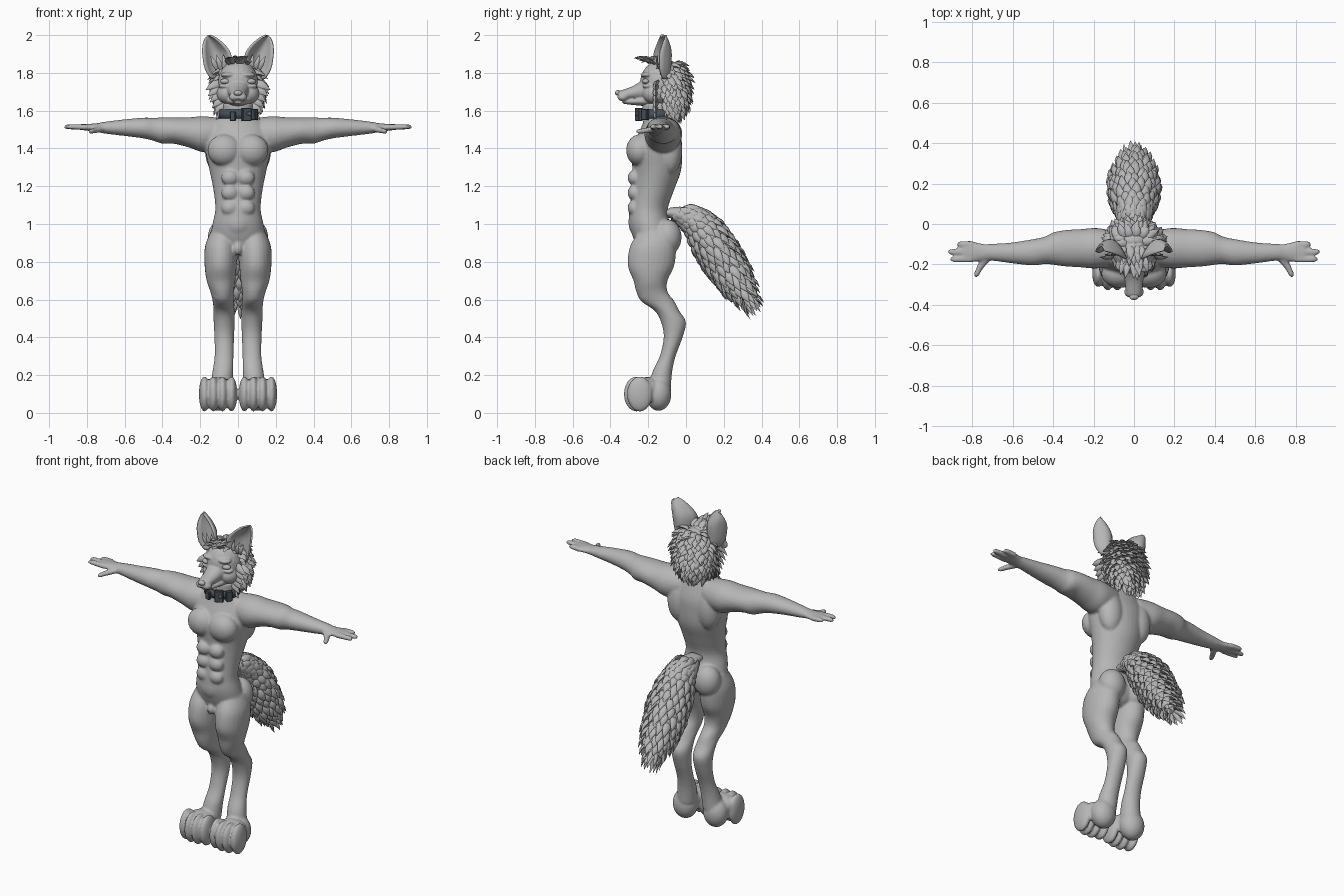
import bpy, bmesh, math, random
from mathutils import Vector, Matrix

random.seed(4)
if "Cube" in bpy.data.objects:
    bpy.data.objects.remove(bpy.data.objects["Cube"])

X, Y, Z = Vector((1, 0, 0)), Vector((0, 1, 0)), Vector((0, 0, 1))


def material(name, color):
    m = bpy.data.materials.new(name)
    m.use_nodes = True
    m.diffuse_color = (*color, 1)
    m.node_tree.nodes["Principled BSDF"].inputs["Base Color"].default_value = (*color, 1)
    return m


GREY = material("fur grey", (.47, .47, .47))
SLATE = material("collar slate", (.065, .085, .105))
STEEL = material("buckle steel", (.2, .23, .26))


def resample(rows, steps=4):
    """Catmull-Rom interpolation of (x, y, z, a, b) rows."""
    out = []
    pts = [Vector(r) for r in rows]
    for i in range(len(pts) - 1):
        p0, p1, p2 = pts[max(i - 1, 0)], pts[i], pts[i + 1]
        p3 = pts[min(i + 2, len(pts) - 1)]
        for k in range(steps):
            t = k / steps
            out.append(p1 + (p2 - p0) * (t / 2) + (p0 * 2 - p1 * 5 + p2 * 4 - p3) * (t * t / 2)
                       + (p1 * 3 - p0 - p2 * 3 + p3) * (t ** 3 / 2))
    return out + [pts[-1]]


def loft(bm, rows, u, v, sides=24, cap=True):
    rings = []
    for r in rows:
        c = Vector(r[:3])
        angles = [math.tau * k / sides for k in range(sides)]
        rings.append([bm.verts.new(c + u * r[3] * math.cos(a) + v * r[4] * math.sin(a)) for a in angles])
    for lo, hi in zip(rings, rings[1:]):
        for k in range(sides):
            j = (k + 1) % sides
            bm.faces.new((lo[k], lo[j], hi[j], hi[k]))
    if cap:
        bm.faces.new(rings[0])
        bm.faces.new(rings[-1])


def ball(bm, center, radii):
    m = Matrix.Translation(center) @ Matrix.Diagonal((*radii, 1))
    bmesh.ops.create_icosphere(bm, subdivisions=3, radius=1, matrix=m)


def tuft(bm, p, d, n, length, w):
    """Flattened, slightly arched lock of fur."""
    d = d.normalized()
    side = d.cross(n).normalized()
    up = side.cross(d)
    rows = []
    for t, k in ((0, .8), (.3, 1), (.65, .7), (1, .04)):
        c = p + d * length * t + up * length * .5 * t * (1 - t)
        rows.append((*c, w * k, w * k * .5))
    loft(bm, rows, side, up, 6)


def mirror(bm):
    copy = bmesh.ops.duplicate(bm, geom=bm.verts[:] + bm.edges[:] + bm.faces[:])["geom"]
    for v in copy:
        if isinstance(v, bmesh.types.BMVert):
            v.co.x *= -1


def finish(name, bm, mat, voxel=0, relax=4, angle=60):
    bmesh.ops.recalc_face_normals(bm, faces=bm.faces[:])
    me = bpy.data.meshes.new(name)
    bm.to_mesh(me)
    bm.free()
    me.materials.append(mat)
    me.shade_smooth()
    ob = bpy.data.objects.new(name, me)
    bpy.context.collection.objects.link(ob)
    if voxel:
        r = ob.modifiers.new("Fuse", 'REMESH')
        r.mode, r.voxel_size, r.use_smooth_shade = 'VOXEL', voxel, True
        s = ob.modifiers.new("Relax", 'SMOOTH')
        s.factor, s.iterations = .5, relax
    else:
        me.set_sharp_from_angle(angle=math.radians(angle))
    return ob


# Body: limbs on one side, mirrored, then the torso
bm = bmesh.new()
arm = [(.08, -.12, 1.48, .08, .08), (.18, -.12, 1.475, .1, .095), (.26, -.12, 1.485, .095, .08),
       (.34, -.12, 1.495, .09, .07), (.4, -.122, 1.495, .08, .07), (.44, -.13, 1.5, .068, .062),
       (.5, -.14, 1.508, .065, .055), (.6, -.143, 1.51, .052, .044), (.7, -.14, 1.51, .042, .032),
       (.75, -.14, 1.51, .042, .023), (.8, -.138, 1.512, .052, .018), (.845, -.138, 1.514, .046, .014)]
loft(bm, resample(arm), Y, Z)
for y, tip in ((-.1, .877), (-.138, .922), (-.174, .91)):
    loft(bm, [(.8, y, 1.512, .017, .015), (tip - .02, y, 1.515, .016, .014), (tip, y, 1.513, .008, .007)], Y, Z)
loft(bm, [(.725, -.165, 1.505, .022, .018), (.76, -.21, 1.495, .017, .015), (.78, -.25, 1.49, .014, .013),
          (.785, -.262, 1.49, .007, .007)], Vector((.85, .5, 0)), Z)
leg = [(.085, -.16, .96, .06, .09), (.09, -.175, .88, .085, .122), (.092, -.185, .78, .085, .123),
       (.09, -.188, .7, .076, .09), (.084, -.18, .64, .062, .083), (.078, -.148, .59, .056, .088),
       (.074, -.1, .54, .056, .065), (.073, -.066, .48, .056, .066), (.073, -.068, .4, .052, .05),
       (.074, -.097, .3, .05, .042), (.08, -.125, .22, .055, .052), (.09, -.14, .13, .06, .06)]
loft(bm, resample(leg), X, Y)
for center, radii in [((.082, -.2, .625), (.052, .052, .045)),     # knee
                      ((.08, -.098, .93), (.08, .075, .095)),      # buttock
                      ((.072, -.245, 1.39), (.09, .072, .085)),    # chest
                      ((.1, -.085, 1.39), (.075, .065, .13)),      # upper back
                      ((.105, -.145, .1), (.075, .068, .09)),      # heel
                      ((.105, -.21, .13), (.085, .08, .06))]:      # instep
    ball(bm, center, radii)
for z in (1.245, 1.165, 1.085):
    ball(bm, (.043, -.275, z), (.046, .034, .041))
for x, y in ((.034, -.25), (.082, -.262), (.13, -.262), (.177, -.245)):
    ball(bm, (x, y, .1), (.03, .068, .094))
mirror(bm)
torso = [(0, -.15, 1.64, .08, .08), (0, -.145, 1.57, .09, .085), (0, -.14, 1.535, .14, .088),
         (0, -.145, 1.45, .18, .12), (0, -.155, 1.38, .172, .135), (0, -.155, 1.28, .15, .128),
         (0, -.175, 1.18, .13, .112), (0, -.198, 1.08, .12, .102), (0, -.192, 1, .135, .108),
         (0, -.165, .92, .145, .112), (0, -.16, .86, .11, .085), (0, -.16, .83, .05, .045)]
loft(bm, resample(torso), X, Y, 32)
ball(bm, (0, -.26, 1.01), (.075, .045, .075))
ball(bm, (0, -.255, .87), (.025, .03, .035))
finish("body", bm, GREY, .0075, 4)

# Head: skull, muzzle and jaw fused together
bm = bmesh.new()
for center, radii in [((.055, -.165, 1.69), (.058, .065, .055)),   # cheek
                      ((.05, -.205, 1.79), (.042, .035, .016)),    # brow
                      ((.022, -.335, 1.672), (.026, .028, .022)),  # whisker pad
                      ((.068, -.2, 1.73), (.035, .03, .012))]:     # lower lid
    ball(bm, center, radii)
mirror(bm)
ball(bm, (0, -.13, 1.74), (.108, .115, .13))
muzzle = [(0, -.16, 1.71, .085, .075), (0, -.22, 1.71, .06, .058), (0, -.28, 1.695, .046, .036),
          (0, -.34, 1.683, .038, .026), (0, -.36, 1.683, .027, .02)]
loft(bm, resample(muzzle), X, Z)
jaw = [(0, -.15, 1.66, .08, .045), (0, -.22, 1.652, .056, .028), (0, -.29, 1.648, .036, .017),
       (0, -.335, 1.65, .022, .013)]
loft(bm, resample(jaw), X, Z)
finish("head", bm, GREY, .005, 3)

bm = bmesh.new()
ball(bm, (0, -.36, 1.694), (.023, .016, .015))
finish("nose", bm, GREY)
bm = bmesh.new()
ball(bm, (.066, -.212, 1.755), (.029, .02, .015))
mirror(bm)
finish("eyes", bm, GREY)

# Ears: cupped shells opening forward
bm = bmesh.new()
ear = [(.095, -.09, 1.77, .045, .05), (.106, -.085, 1.82, .065, .07), (.113, -.08, 1.9, .072, .075),
       (.13, -.09, 1.95, .053, .05), (.144, -.105, 1.983, .028, .022), (.153, -.115, 1.998, .005, .003)]
grid = []
for x, y, z, w, depth in resample(ear, 3):
    grid.append([bm.verts.new((x + w * t, y - depth * t * t + .015 * t, z))
                 for t in [k / 5 - 1 for k in range(11)]])
for lo, hi in zip(grid, grid[1:]):
    for k in range(10):
        bm.faces.new((lo[k], lo[k + 1], hi[k + 1], hi[k]))
mirror(bm)
ears = finish("ears", bm, GREY)
shell = ears.modifiers.new("Thickness", 'SOLIDIFY')
shell.thickness, shell.offset = .01, 0

# Mane: locks scattered evenly over the back and sides of the head
bm = bmesh.new()
center, radii = Vector((0, -.085, 1.72)), Vector((.112, .072, .145))
ball(bm, center, radii)
count = 300
for i in range(count):
    h = 1 - 2 * (i + .5) / count
    a = i * math.pi * (3 - math.sqrt(5))
    n = Vector((math.cos(a) * math.sqrt(1 - h * h), math.sin(a) * math.sqrt(1 - h * h), h))
    if n.y > -.4 and h < .93:
        flow = n * .6 + Vector((random.uniform(-.25, .25), .15, -.55))
        tuft(bm, center + n * radii * .96, flow, n, random.uniform(.055, .08), .022)
# Cheek ruff and the small tufts inside the ears
for s in (1, -1):
    for k in range(6):
        z = 1.75 - .027 * k
        tuft(bm, Vector((s * (.098 - .008 * k), -.15, z)), Vector((s * .8, -.15, -.45 - .08 * k)),
             Vector((s * .3, -1, .2)), .085, .022)
    for k in range(3):
        tuft(bm, Vector((s * (.07 + .02 * k), -.14, 1.82)), Vector((s * (.1 + .2 * k), -.1, 1)),
             Vector((0, -1, 0)), .08, .014)
finish("mane", bm, GREY, angle=50)

# Forelock sweeping forward over the brow
bm = bmesh.new()
for i in range(22):
    x = random.uniform(-.05, .05)
    y = random.uniform(-.2, -.1)
    base = Vector((x, y, 1.862 - 5 * x * x - 2 * max(0, -.14 - y) ** 2))
    tuft(bm, base, Vector((x * 5, -.85, random.uniform(.05, .4))), Z, random.uniform(.06, .085), .017)
finish("forelock", bm, GREY, angle=50)

# Tail: tapered core wrapped in overlapping locks
bm = bmesh.new()
tail = [(0, -.12, 1.06, .04, .045), (0, -.04, 1.06, .055, .05), (0, .05, 1.01, .085, .078),
        (0, .13, .91, .105, .092), (0, .2, .8, .1, .085), (0, .27, .69, .065, .06), (0, .33, .6, .02, .02)]
path = resample(tail, 3)
across = Vector((0, .8, .6))
loft(bm, path, X, across)
for i in range(3, len(path)):
    r = path[i]
    along = Vector((path[i] - path[i - 1])[:3]).normalized()
    sides = 15 if r[3] > .06 else 9
    for k in range(sides):
        a = math.tau * (k + .5 * (i % 2) + random.uniform(-.2, .2)) / sides
        n = X * math.cos(a) + across * math.sin(a)
        base = Vector(r[:3]) + X * math.cos(a) * r[3] * .95 + across * math.sin(a) * r[4] * .95
        spread = .36 if i > 6 else .12
        tuft(bm, base, along + n * spread, n, random.uniform(.07, .1), .024 if r[3] > .04 else .014)
finish("tail", bm, GREY, angle=50)

# Collar with its buckle, block and stud
bm = bmesh.new()
loft(bm, [(0, -.155, 1.56, .104, .1), (0, -.155, 1.605, .1, .096)], X, Y, 40, cap=False)
collar = finish("collar", bm, SLATE, angle=40)
band = collar.modifiers.new("Thickness", 'SOLIDIFY')
band.thickness = .012


def block(name, mat, angle, z, size):
    bm = bmesh.new()
    spot = Vector((.108 * math.sin(angle), -.155 - .104 * math.cos(angle), z))
    m = Matrix.Translation(spot) @ Matrix.Rotation(angle, 4, 'Z') @ Matrix.Diagonal((*size, 1))
    bmesh.ops.create_cube(bm, size=1, matrix=m)
    bmesh.ops.bevel(bm, geom=bm.edges[:], offset=.003, segments=1, affect='EDGES')
    finish(name, bm, mat, angle=30)


block("collar_box", SLATE, .42, 1.58, (.05, .024, .07))
block("collar_stud", STEEL, .5, 1.585, (.02, .034, .022))
block("collar_clasp", SLATE, .95, 1.58, (.035, .026, .06))
block("collar_loop", SLATE, -.25, 1.57, (.03, .018, .05))
